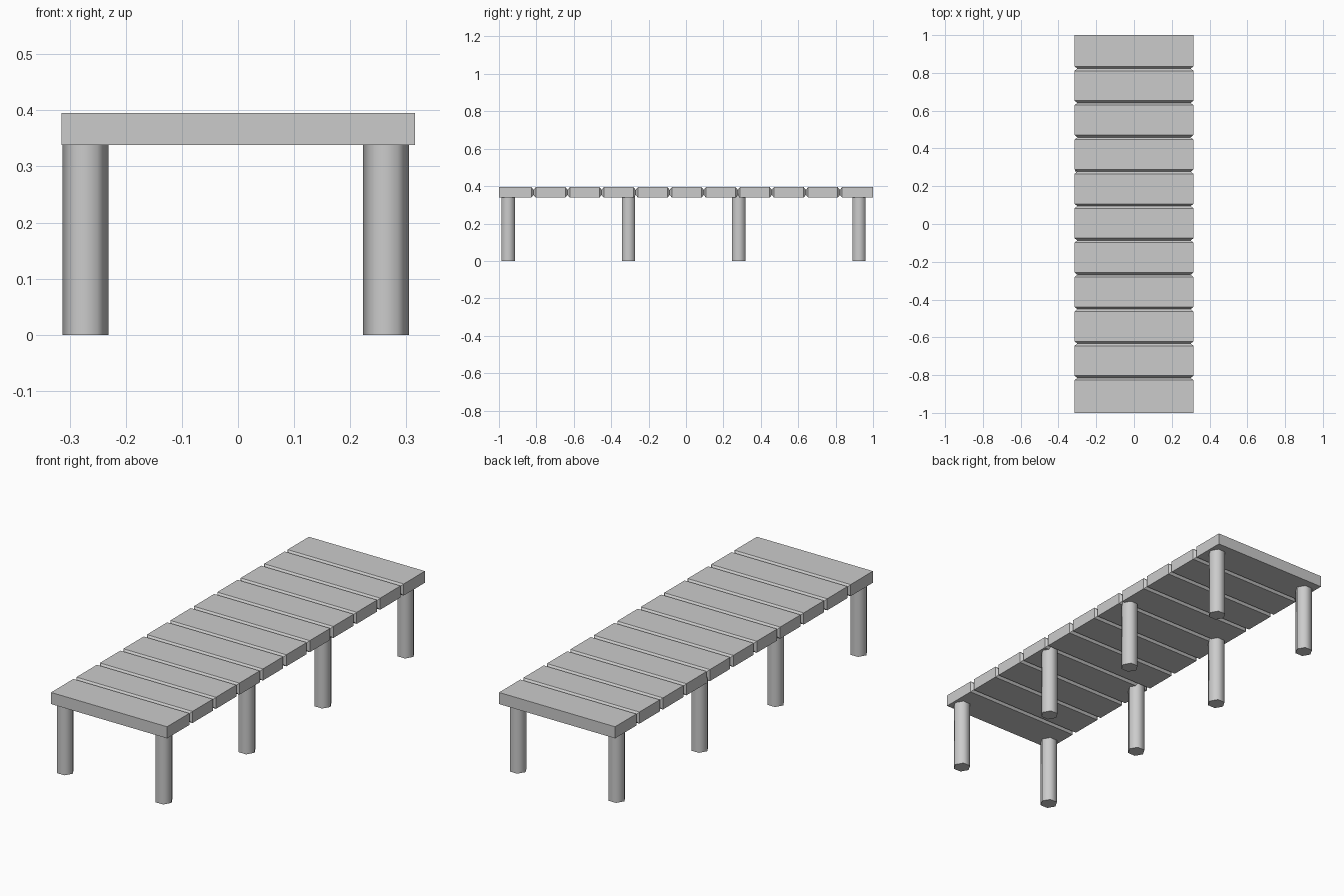
import bpy, bmesh, math

if "Cube" in bpy.data.objects:
    bpy.data.objects.remove(bpy.data.objects["Cube"])

HALF_W, Z0, Z1 = 0.315, 0.338, 0.395   # deck half width, underside, top
INSET, HALF_GAP = 0.015, 0.012         # groove depth and half width


def ring(bm, y, inset=0.0):
    """Rectangular cross-section of the deck at y, shrunk by inset."""
    x, a, b = HALF_W - inset, Z0 + inset, Z1 - inset
    return [bm.verts.new((px, y, pz)) for px, pz in ((-x, a), (x, a), (x, b), (-x, b))]


# Slatted deck: one lengthwise body pinched inward at each gap between planks
bm = bmesh.new()
rings = [ring(bm, -1)]
for i in range(10):
    y = 0.004 + 0.182 * (i - 4.5)
    rings += [ring(bm, y - HALF_GAP), ring(bm, y, INSET), ring(bm, y + HALF_GAP)]
rings.append(ring(bm, 1))
for r, s in zip(rings, rings[1:]):
    for k in range(4):
        n = (k + 1) % 4
        bm.faces.new((r[k], r[n], s[n], s[k]))
bm.faces.new(rings[0])
bm.faces.new(rings[-1])
bmesh.ops.recalc_face_normals(bm, faces=bm.faces)
mesh = bpy.data.meshes.new("slatted_deck")
bm.to_mesh(mesh)
bm.free()
bpy.context.collection.objects.link(bpy.data.objects.new("slatted_deck", mesh))

# Eight hexagonal posts, corners pointing along x, tops let into the deck
TOP = 0.36
for side, x in (("left", -0.272), ("right", 0.264)):
    for i, y in enumerate((-0.951, -0.307, 0.282, 0.925)):
        bpy.ops.mesh.primitive_cylinder_add(vertices=6, radius=0.041, depth=TOP,
                                            location=(x, y, TOP / 2),
                                            rotation=(0, 0, math.radians(90)))
        bpy.context.object.name = f"{side}_leg_{i + 1}"
        bpy.ops.object.shade_smooth_by_angle(angle=math.radians(65))
